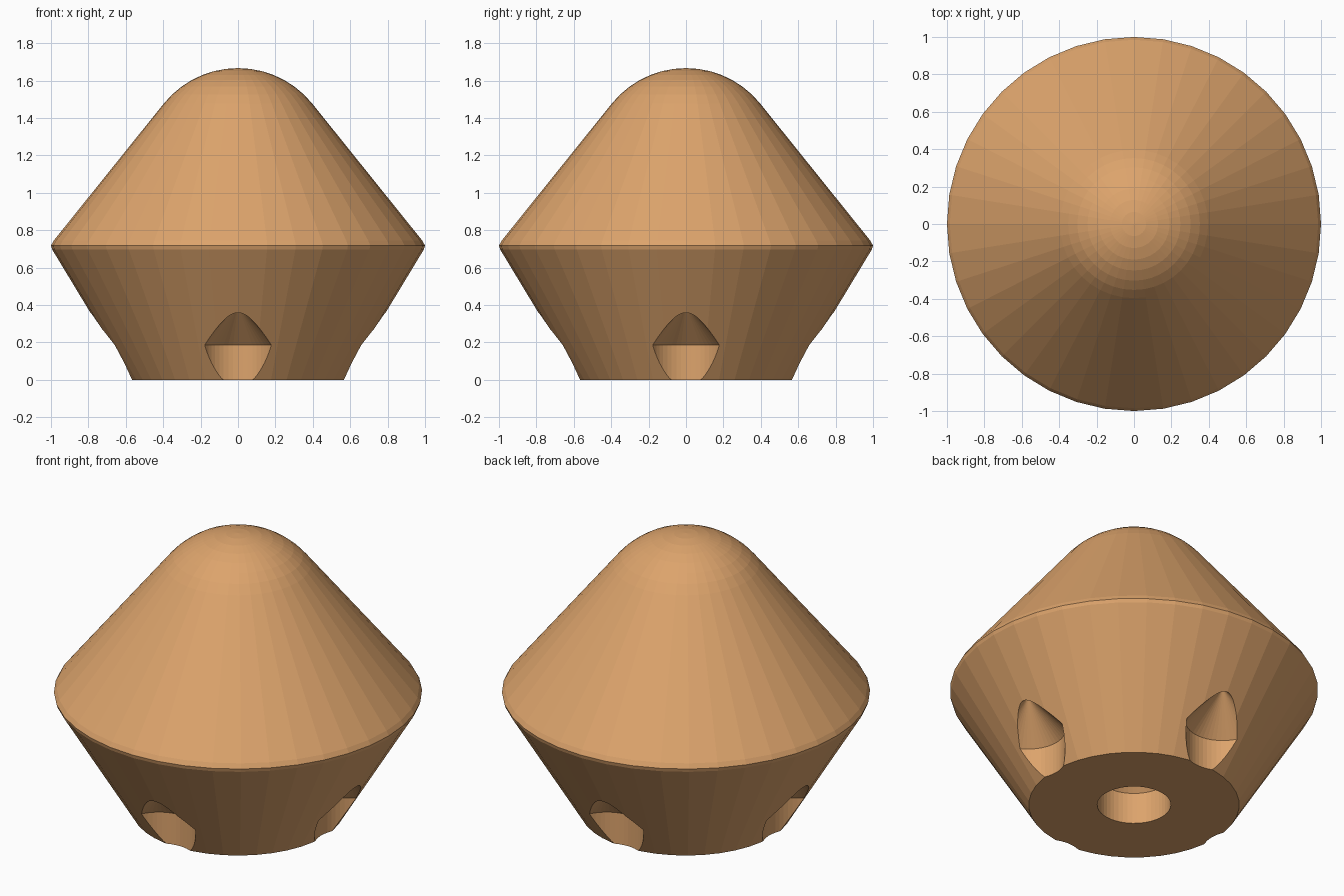
import bpy, bmesh, math

if "Cube" in bpy.data.objects:
    bpy.data.objects.remove(bpy.data.objects["Cube"])

SEG = 40

wood = bpy.data.materials.new("light_wood")
wood.diffuse_color = (0.72, 0.37, 0.15, 1)
wood.use_nodes = True
wood.node_tree.nodes["Principled BSDF"].inputs["Base Color"].default_value = wood.diffuse_color


def add_lathe(bm, profile, segments, cx=0.0, cy=0.0):
    """Closed solid of revolution; profile runs bottom to top, last point is the pole."""
    rings = []
    for r, z in profile[:-1]:
        rings.append([bm.verts.new((cx + r * math.cos(2 * math.pi * i / segments),
                                    cy + r * math.sin(2 * math.pi * i / segments), z))
                      for i in range(segments)])
    tip = bm.verts.new((cx, cy, profile[-1][1]))
    bm.faces.new(list(reversed(rings[0])))
    for i in range(segments):
        j = (i + 1) % segments
        for a, b in zip(rings, rings[1:]):
            bm.faces.new((a[i], a[j], b[j], b[i]))
        bm.faces.new((rings[-1][i], rings[-1][j], tip))


def make_object(name, bm):
    mesh = bpy.data.meshes.new(name)
    bm.to_mesh(mesh)
    bm.free()
    mesh.materials.append(wood)
    obj = bpy.data.objects.new(name, mesh)
    bpy.context.collection.objects.link(obj)
    return obj


# Body: lower cone, thin rounded rim, upper cone and spherical cap
profile = [(0.572, 0), (0.994, 0.698), (1.0, 0.718), (0.985, 0.745)]
cap_radius, cap_center, cap_angle, steps = 0.51, 1.157, math.radians(51), 7
for k in range(steps + 1):
    a = cap_angle * (1 - k / steps)
    profile.append((cap_radius * math.sin(a), cap_center + cap_radius * math.cos(a)))
bm = bmesh.new()
add_lathe(bm, profile, SEG)
body = make_object("body", bm)

# Drill shapes: one central hole and four side notches, each with a conical end
drill = [(0.2, -0.1), (0.2, 0.187), (0, 0.4)]
bm = bmesh.new()
for x, y in [(0, 0), (0.75, 0), (-0.75, 0), (0, 0.75), (0, -0.75)]:
    add_lathe(bm, drill, 48, x, y)
cutter = make_object("hole_cutter", bm)
cutter.hide_render = True

# Cut the holes and keep only the finished body
mod = body.modifiers.new("holes", "BOOLEAN")
mod.operation = "DIFFERENCE"
mod.solver = "EXACT"
mod.object = cutter
bpy.context.view_layer.objects.active = body
body.select_set(True)
bpy.ops.object.modifier_apply(modifier=mod.name)
bpy.data.objects.remove(cutter)
